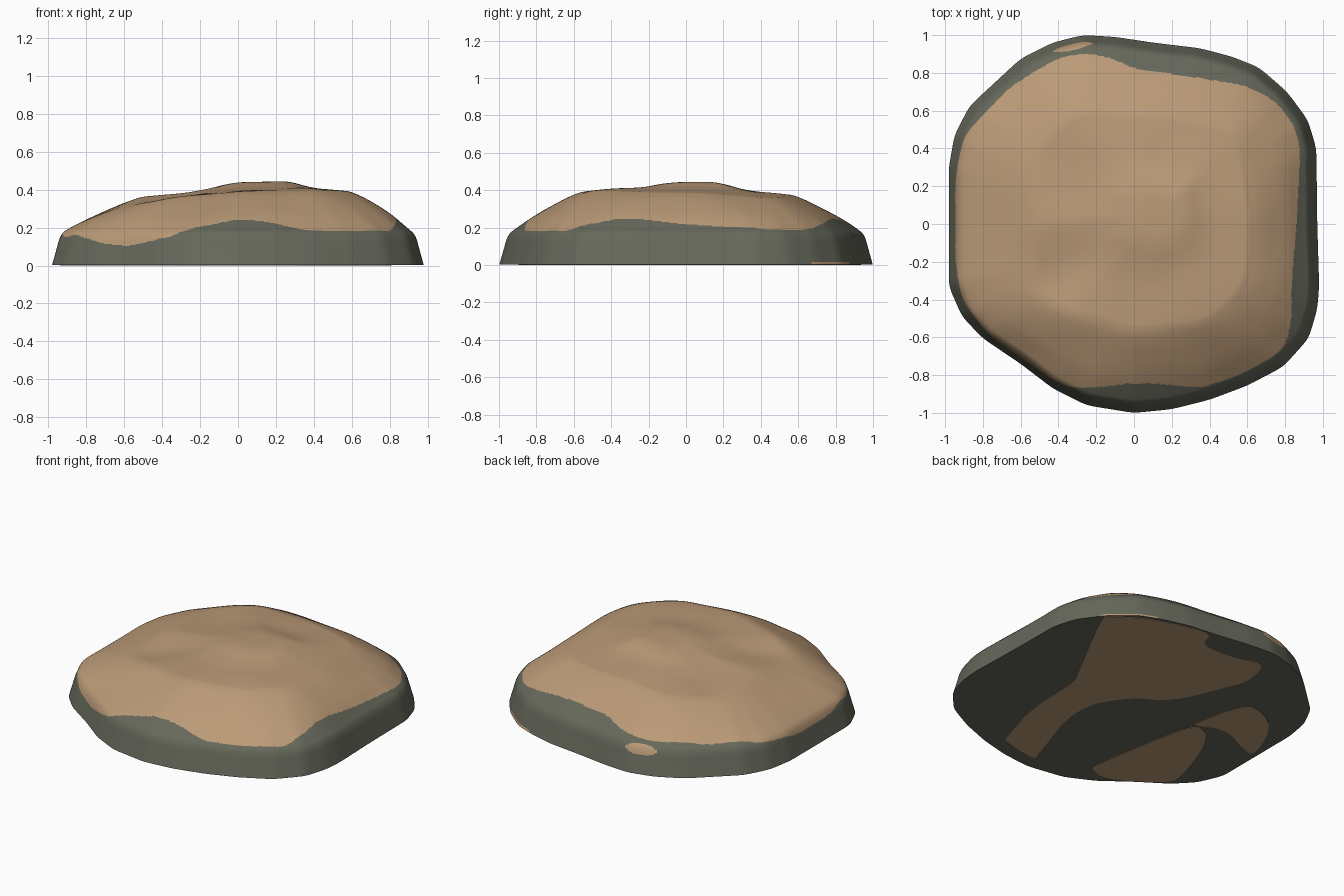
import bpy, bmesh, math
from mathutils import Vector, noise

if "Cube" in bpy.data.objects:
    bpy.data.objects.remove(bpy.data.objects["Cube"])

SEGS = 360
TAU = 2 * math.pi


def material(name, rgb):
    m = bpy.data.materials.new(name)
    m.diffuse_color = (*rgb, 1)
    m.use_nodes = True
    m.node_tree.nodes["Principled BSDF"].inputs["Base Color"].default_value = m.diffuse_color
    return m


TAN = material("tan_earth", (0.495, 0.325, 0.185))
GREY = material("grey_green_stone", (0.135, 0.14, 0.105))

# Plan outlines, counter-clockwise
OUTLINE = [(.97, 0), (.965, .4), (.92, .55), (.81, .7), (.66, .83), (.52, .885), (.35, .93),
           (.1, .96), (-.1, .99), (-.27, 1), (-.43, .96), (-.6, .875), (-.87, .625),
           (-.95, .47), (-.98, .3), (-.98, -.33), (-.91, -.49), (-.8, -.605),
           (-.6, -.74), (-.43, -.87), (-.25, -.96), (0, -1), (.2, -.98),
           (.4, -.93), (.6, -.855), (.79, -.755), (.925, -.605), (.97, -.45), (.98, -.33)]
PAINT = [(.86, 0), (.88, .4), (.85, .52), (.75, .65), (.6, .73), (.3, .78),
         (0, .82), (-.12, .88), (-.25, .905), (-.4, .88), (-.65, .73), (-.9, .47),
         (-.945, .25), (-.945, -.2), (-.91, -.4), (-.77, -.585), (-.45, -.81),
         (-.35, -.865), (-.2, -.865), (0, -.84), (.2, -.85), (.35, -.87),
         (.6, -.78), (.8, -.66), (.835, -.5), (.83, -.35)]
# Plateau edge with its height
PLATEAU = [(.63, 0, .375), (.6, .25, .36), (.56, .5, .345), (.25, .58, .355),
           (0, .6, .36), (-.3, .62, .345), (-.56, .4, .325), (-.52, 0, .355),
           (-.56, -.36, .31), (-.36, -.49, .35), (0, -.59, .375), (.4, -.54, .385),
           (.61, -.34, .38)]


def cross(a, b):
    return a[0] * b[1] - a[1] * b[0]


def hit(points, ang):
    """Radius (and height) where a ray from the centre meets the outline."""
    d = (math.cos(ang), math.sin(ang))
    for i, p in enumerate(points):
        q = points[(i + 1) % len(points)]
        if cross(p, d) >= -1e-9 and cross(d, q) > 0:
            e = (q[0] - p[0], q[1] - p[1])
            r = cross(p, e) / cross(d, e)
            t = math.dist((d[0] * r, d[1] * r), p[:2]) / math.hypot(*e)
            return r, (p[2] + (q[2] - p[2]) * t if len(p) > 2 else 0)
    return 1, 0


def smooth(vals, times):
    for _ in range(times):
        vals = [(vals[i - 1] + vals[i] + vals[(i + 1) % len(vals)]) / 3
                for i in range(len(vals))]
    return vals


def chaikin(pts, times, closed=False):
    """Round a polyline by cutting its corners."""
    for _ in range(times):
        out = [] if closed else [pts[0]]
        for i in range(len(pts) if closed else len(pts) - 1):
            a, b = Vector(pts[i]), Vector(pts[(i + 1) % len(pts)])
            out += [a.lerp(b, .25), a.lerp(b, .75)]
        if not closed:
            out.append(pts[-1])
        pts = out
    return pts


def finish(bm, name, mats):
    me = bpy.data.meshes.new(name)
    bm.to_mesh(me)
    bm.free()
    ob = bpy.data.objects.new(name, me)
    bpy.context.collection.objects.link(ob)
    for m in mats:
        me.materials.append(m)
    return ob


# Rock mound: one rounded profile for each direction
angs = [TAU * i / SEGS for i in range(SEGS)]
rim = smooth([hit(OUTLINE, a)[0] for a in angs], 3)
paint = smooth([hit(PAINT, a)[0] for a in angs], 10)
edge = [hit(PLATEAU, a) for a in angs]
edge_r = smooth([e[0] for e in edge], 40)
edge_z = smooth([e[1] for e in edge], 40)

bm = bmesh.new()
cols = []
BASE, PEAK = .003, .442
for a, R, P, zp in zip(angs, rim, edge_r, edge_z):
    prof = [(R, BASE), (R - .022, .08), (R - .045, .162), (R - .088, .196),
            ((R + P) / 2, .196 + (zp - .196) * .45), (P, zp + .01),
            (P * .85, zp + .02), (P * .5, zp + (PEAK - zp) * .48),
            (P * .24, PEAK), (.004, PEAK)]
    col = []
    for r, z in chaikin(prof, 4):
        k = max(0, 1 - r / P)                      # shift the summit to the right
        x, y = r * math.cos(a) + .15 * k, r * math.sin(a) + .06 * k
        if z > .22:
            z += .007 * noise.noise((x * 3.2, y * 3.2, 1.7)) * min(1, (z - .22) * 12)
        col.append(bm.verts.new((x, y, z)))
    cols.append(col)
n = len(cols[0])
for i in range(SEGS):
    j = (i + 1) % SEGS
    ang = math.degrees(angs[i])
    limit = (paint[i] + paint[j]) / 2
    for k in range(n - 1):
        f = bm.faces.new((cols[i][k], cols[j][k], cols[j][k + 1], cols[i][k + 1]))
        c = f.calc_center_median()
        spot = ((ang - 108.5) / 5.8) ** 2 + ((c.z - .148) / .03) ** 2 < 1
        strip = c.z < .018 and 38 < ang < 58
        f.material_index = 0 if c.xy.length < limit or spot or strip else 1
bm.faces.new([c[-1] for c in cols]).material_index = 0
bm.faces.new([c[0] for c in reversed(cols)]).material_index = 1
rock = finish(bm, "rock_mound", [TAN, GREY])
bpy.context.view_layer.objects.active = rock
rock.select_set(True)
bpy.ops.object.shade_smooth_by_angle(angle=math.radians(45))

# Earth patches on the underside, as thin plates
PATCHES = {
    "underside_patch_large": [(.82, .67), (.79, .71), (.6, .84), (.34, .92), (.17, .945),
                              (.16, .83), (.03, .8), (-.15, .82), (-.28, .87), (-.33, .8),
                              (-.36, .64), (-.3, .5), (-.16, .16), (.06, .05), (.24, -.27),
                              (.04, -.86), (.03, -.91), (.31, -.85), (.33, -.8),
                              (.43, -.47), (.44, -.06), (.47, .02)],
    "underside_patch_front": [(-.3, -.77), (-.31, -.7), (-.42, -.06), (-.5, .06),
                              (-.65, -.09), (-.8, -.52), (-.76, -.62), (-.46, -.82)],
    "underside_patch_left": [(-.44, .02), (-.45, .08), (-.5, .32), (-.58, .45), (-.82, .33),
                             (-.97, -.02), (-.86, .0), (-.63, .12)],
}
for name, pts in PATCHES.items():
    bm = bmesh.new()
    loop = chaikin(pts, 2, closed=True)
    low = [bm.verts.new((x, y, 0)) for x, y in loop]
    top = [bm.verts.new((x, y, BASE + .001)) for x, y in loop]
    bm.faces.new(low)
    bm.faces.new(top)
    for i in range(len(loop)):
        bm.faces.new((low[i - 1], low[i], top[i], top[i - 1]))
    bmesh.ops.recalc_face_normals(bm, faces=bm.faces)
    finish(bm, name, [TAN])
